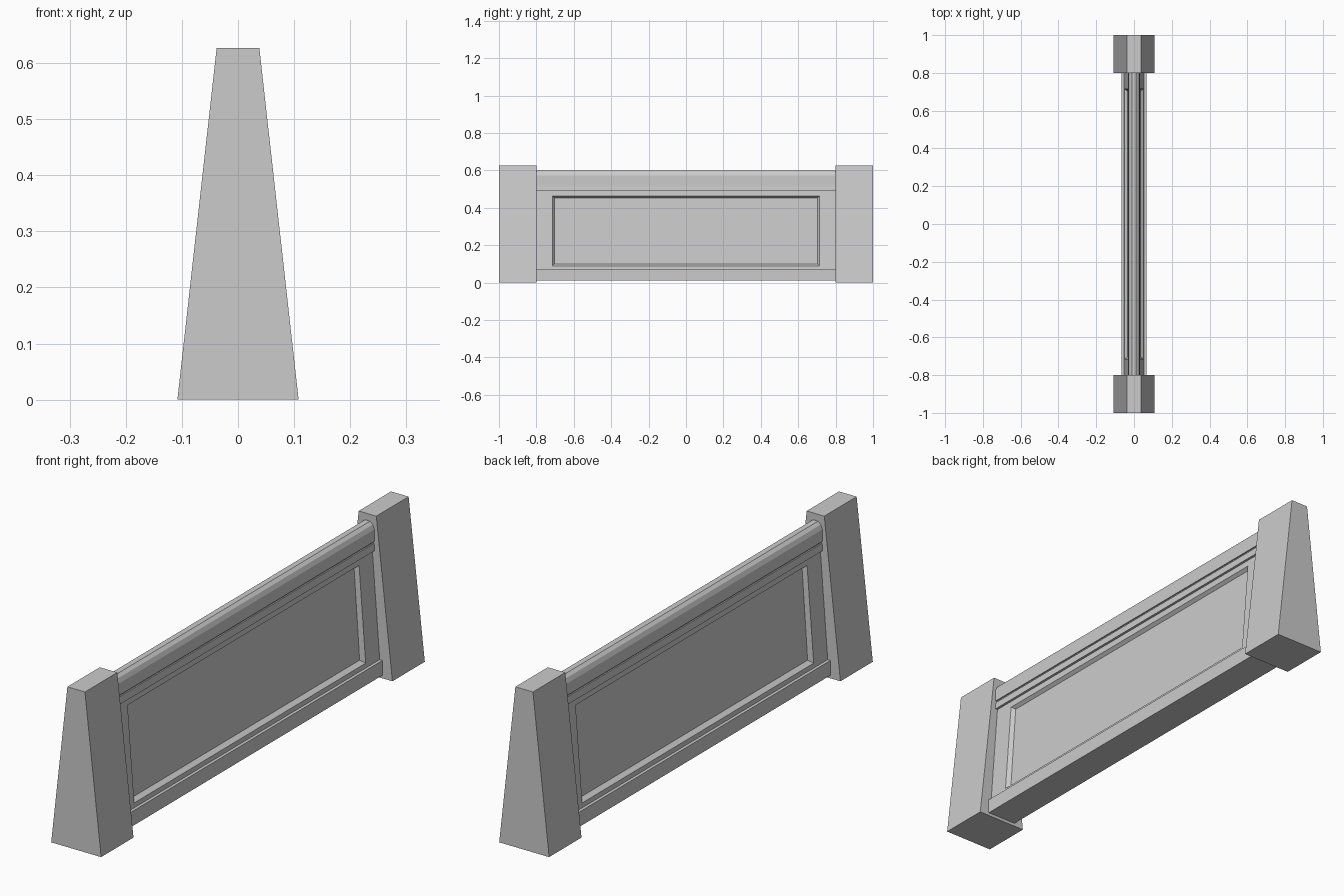
import bpy
import bmesh

if "Cube" in bpy.data.objects:
    bpy.data.objects.remove(bpy.data.objects["Cube"])


def finish(name, bm):
    bmesh.ops.recalc_face_normals(bm, faces=bm.faces)
    mesh = bpy.data.meshes.new(name)
    bm.to_mesh(mesh)
    bm.free()
    obj = bpy.data.objects.new(name, mesh)
    bpy.context.collection.objects.link(obj)
    return obj


def prism(name, half, y0, y1):
    """Extrude a mirrored (x, z) half profile, listed bottom to top, along y."""
    profile = half + [(-x, z) for x, z in reversed(half)]
    bm = bmesh.new()
    a = [bm.verts.new((x, y0, z)) for x, z in profile]
    b = [bm.verts.new((x, y1, z)) for x, z in profile]
    n = len(profile)
    bm.faces.new(a)
    bm.faces.new(b)
    for i in range(n):
        j = (i + 1) % n
        bm.faces.new((a[i], a[j], b[j], b[i]))
    return finish(name, bm)


def ring(bm, side, half_y, z0, x0, z1, x1):
    return [bm.verts.new((side * x, y, z)) for x, y, z in
            ((x0, -half_y, z0), (x0, half_y, z0), (x1, half_y, z1), (x1, -half_y, z1))]


# tapered end posts
for name, y in (("front_post", -1.0), ("back_post", 0.8)):
    prism(name, [(0.108, 0), (0.038, 0.627)], y, y + 0.2)

# base plinth
prism("base_rail", [(0.065, 0.012), (0.065, 0.07)], -0.8, 0.8)

# moulding and rounded handrail
prism("top_moulding", [(0.031, 0.49), (0.029, 0.519), (0.024, 0.519), (0.024, 0.526)], -0.8, 0.8)
prism("top_rail", [(0.030, 0.526), (0.030, 0.573), (0.023, 0.59), (0.011, 0.6)], -0.8, 0.8)

# tapered wall with a recessed panel on each side
bm = bmesh.new()
outers = []
for side in (1, -1):
    rings = [ring(bm, side, 0.8, 0.07, 0.053, 0.49, 0.021),
             ring(bm, side, 0.715, 0.088, 0.0516, 0.463, 0.0231),
             ring(bm, side, 0.703, 0.1, 0.034, 0.453, 0.010)]
    outers.append(rings[0])
    for r, s in zip(rings, rings[1:]):
        for i in range(4):
            j = (i + 1) % 4
            bm.faces.new((r[i], r[j], s[j], s[i]))
    bm.faces.new(rings[-1])
p, q = outers
for i in range(4):
    j = (i + 1) % 4
    bm.faces.new((p[i], p[j], q[j], q[i]))
finish("panelled_wall", bm)
